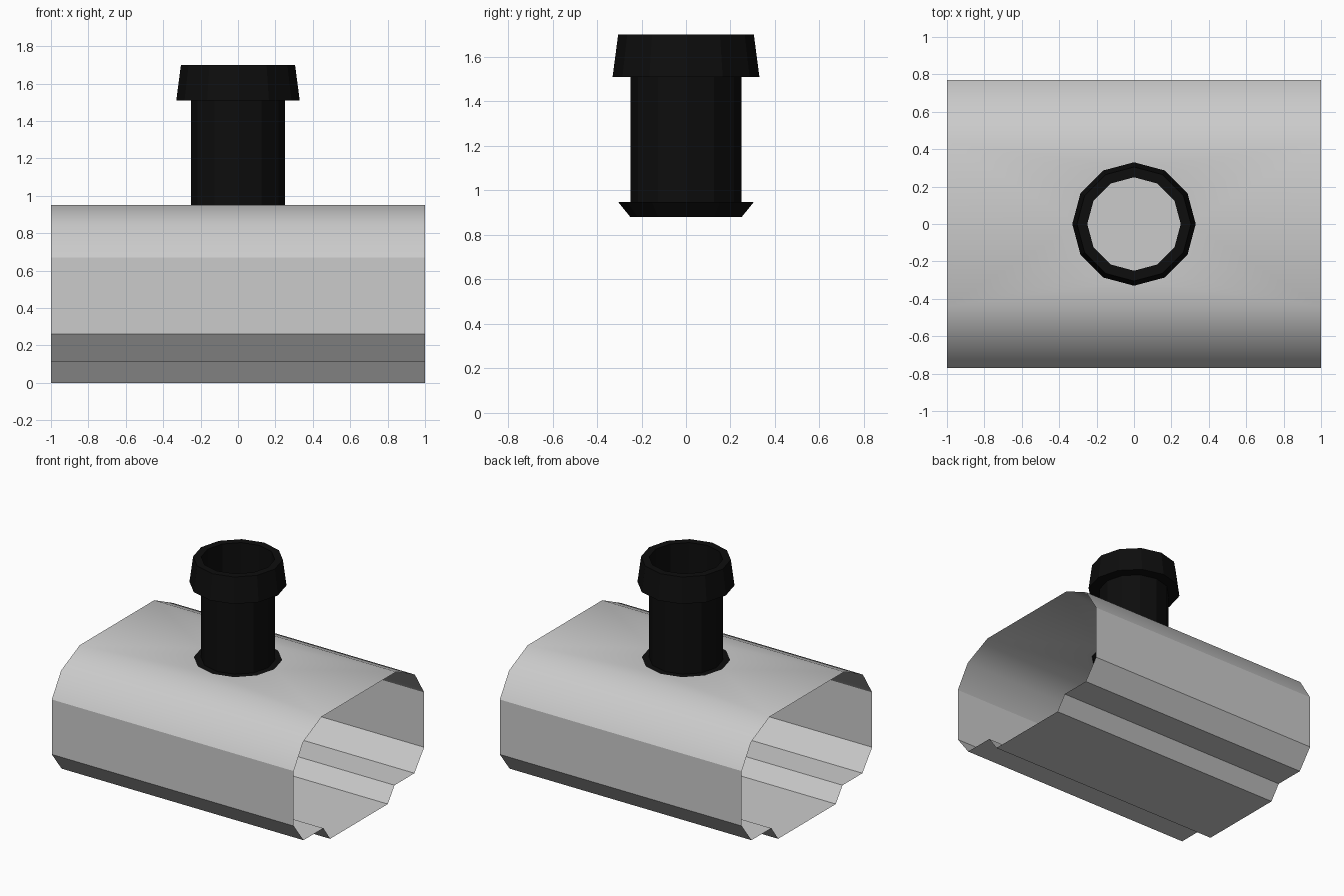
import bpy, bmesh, math

if "Cube" in bpy.data.objects:
    bpy.data.objects.remove(bpy.data.objects["Cube"])

TOP = 0.95
SIDES = 12


def finish(bm, name):
    me = bpy.data.meshes.new(name)
    bm.to_mesh(me)
    bm.free()
    ob = bpy.data.objects.new(name, me)
    bpy.context.collection.objects.link(ob)
    return ob


def ring(bm, r, z):
    return [bm.verts.new((r * math.cos(2 * math.pi * i / SIDES),
                          r * math.sin(2 * math.pi * i / SIDES), z))
            for i in range(SIDES)]


# Open-ended body shell: half section from the top edge down to the base, mirrored
half = [(0.44, TOP), (0.66, 0.845), (0.77, 0.67), (0.77, 0.26),
        (0.655, 0.11), (0.42, 0.11), (0.34, 0.0)]
section = [(-y, z) for y, z in half] + half[::-1]
bm = bmesh.new()
left = [bm.verts.new((-1, y, z)) for y, z in section]
right = [bm.verts.new((1, y, z)) for y, z in section]
for i in range(len(section) - 1):
    bm.faces.new((left[i], left[i + 1], right[i + 1], right[i]))

# Flat top with a round opening for the neck
hole = ring(bm, 0.30, TOP)
rim = [bm.edges.new((hole[i], hole[(i + 1) % SIDES])) for i in range(SIDES)]
rim += [bm.edges.new((left[0], left[-1])), bm.edges.new((right[0], right[-1]))]
rim += [bm.edges.get((left[0], right[0])), bm.edges.get((left[-1], right[-1]))]
bmesh.ops.triangle_fill(bm, use_beauty=True, edges=rim, normal=(0, 0, 1))
bmesh.ops.recalc_face_normals(bm, faces=bm.faces)
top = [f for f in bm.faces if all(abs(v.co.z - TOP) < 1e-4 for v in f.verts)]
if sum(f.normal.z for f in top) < 0:
    bmesh.ops.reverse_faces(bm, faces=bm.faces)

# Rounded upper shoulders are smooth, all lower creases stay sharp
for f in bm.faces:
    f.smooth = True
for e in bm.edges:
    e.smooth = all(v.co.z > 0.8 for v in e.verts)
finish(bm, "body_shell")

# Faceted neck: base flange, thin tube and tapered collar
black = bpy.data.materials.new("black")
black.diffuse_color = (0.004, 0.004, 0.004, 1)
black.use_nodes = True
black.node_tree.nodes["Principled BSDF"].inputs["Base Color"].default_value = black.diffuse_color


def lathe(name, profile):
    bm = bmesh.new()
    rings = [ring(bm, r, z) for r, z in profile]
    for a, b in zip(rings, rings[1:]):
        for i in range(SIDES):
            j = (i + 1) % SIDES
            bm.faces.new((a[i], a[j], b[j], b[i]))
    ob = finish(bm, name)
    ob.data.materials.append(black)


lathe("neck_flange", [(0.25, 0.88), (0.305, 0.948), (0.25, 0.948)])
lathe("neck_tube", [(0.25, 0.88), (0.25, 1.51), (0.25, 1.70)])
lathe("neck_collar", [(0.25, 1.51), (0.33, 1.51), (0.305, 1.70), (0.25, 1.70)])
